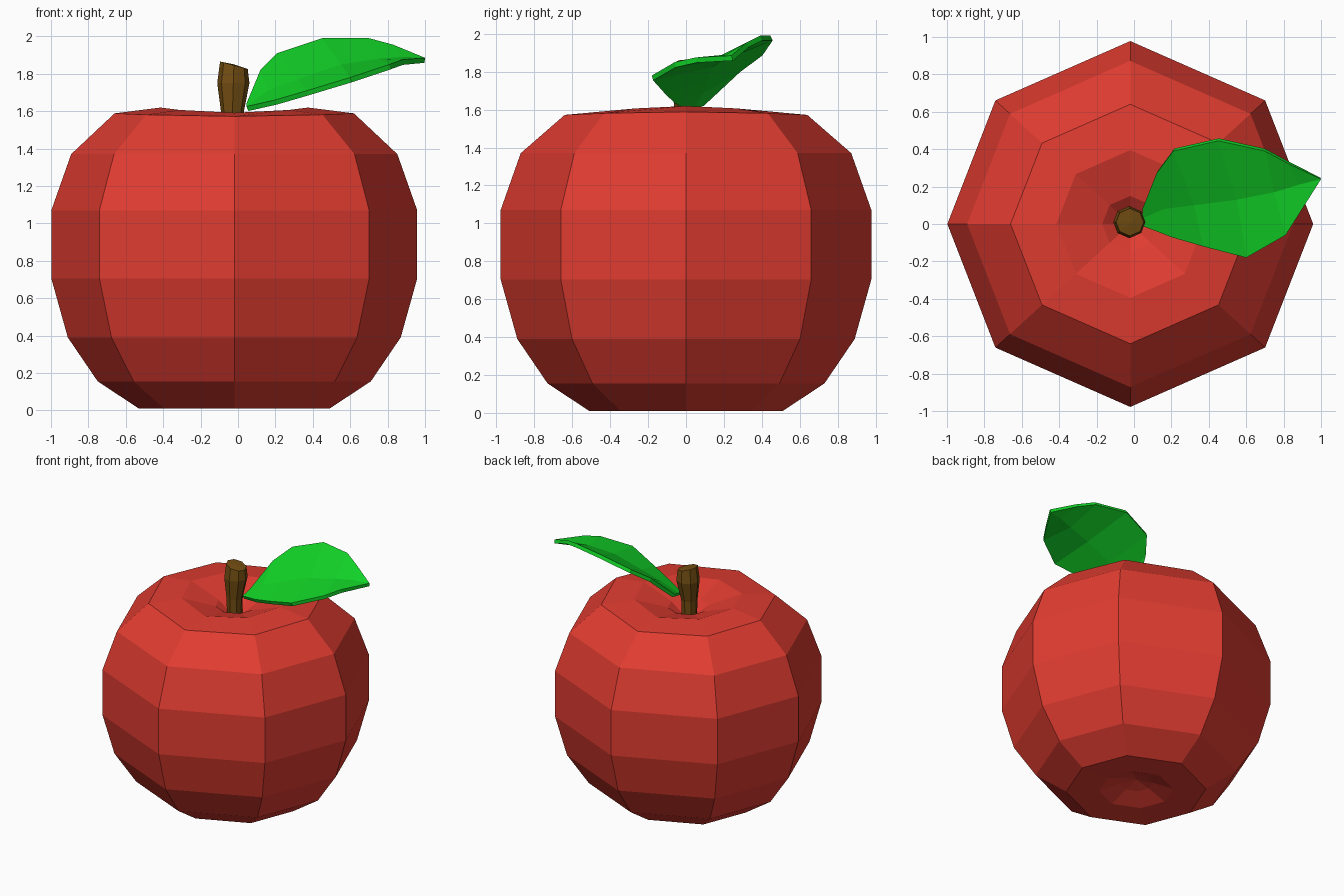
import bpy, math

if "Cube" in bpy.data.objects:
    bpy.data.objects.remove(bpy.data.objects["Cube"])

def material(name, rgb):
    m = bpy.data.materials.new(name)
    m.diffuse_color = (*rgb, 1)
    m.use_nodes = True
    m.node_tree.nodes["Principled BSDF"].inputs["Base Color"].default_value = m.diffuse_color
    return m

def make(name, verts, faces, mat):
    me = bpy.data.meshes.new(name)
    me.from_pydata(verts, [], faces)
    me.update()
    me.materials.append(mat)
    ob = bpy.data.objects.new(name, me)
    bpy.context.collection.objects.link(ob)
    return ob

ANGLES = [math.radians(a) for a in (0, 42.5, 90, 137.5, 180, 222.5, 270, 317.5)]

def lathe(name, rings, bottom, top, mat):
    """Eight-sided stack of rings; each ring = (cx, cy, r, z, x tilt, saddle)."""
    n = 8
    verts = [(cx + r * math.cos(a), cy + r * math.sin(a),
              z + tilt * math.cos(a) + saddle * math.cos(2 * a))
             for cx, cy, r, z, tilt, saddle in rings for a in ANGLES]
    faces = [(k * n + i, k * n + (i + 1) % n, (k + 1) * n + (i + 1) % n, (k + 1) * n + i)
             for k in range(len(rings) - 1) for i in range(n)]
    b, t, last = len(verts), len(verts) + 1, (len(rings) - 1) * n
    verts += [bottom, top]
    for i in range(n):
        j = (i + 1) % n
        faces += [(b, j, i), (t, last + i, last + j)]
    return make(name, verts, faces, mat)

# Apple body: dimpled underside, round flank, sunken top
CX = -0.02
profile = [(0.12, 0.07, 0), (0.27, 0.015, 0), (0.51, 0.01, 0), (0.73, 0.155, 0),
           (0.89, 0.39, 0), (0.978, 0.705, 0), (0.978, 1.07, 0), (0.872, 1.37, 0),
           (0.64, 1.58, 0.008), (0.395, 1.605, 0.014), (0.15, 1.53, 0)]
lathe("apple_body", [(CX, 0, r, z, 0, s) for r, z, s in profile],
      (CX, 0, 0.10), (CX, 0, 1.42), material("red_skin", (0.75, 0.045, 0.03)))

# Stem: flares upward with a slanted cut
lathe("stem", [(-0.03, 0, 0.055, 1.42, 0, 0), (-0.03, 0, 0.06, 1.59, 0, 0),
               (-0.025, 0.01, 0.086, 1.75, 0, 0), (-0.022, 0.01, 0.074, 1.845, -0.02, 0)],
      (-0.03, 0, 1.42), (-0.022, 0.01, 1.85), material("brown_stem", (0.17, 0.075, 0.006)))

# Leaf: rows across from the high edge over the midrib to the low edge
rows = [[(0.045, 0.08, 1.64), (0.045, 0.03, 1.63), (0.045, -0.01, 1.625)],
        [(0.12, 0.27, 1.82), (0.16, 0.08, 1.71), (0.20, -0.07, 1.66)],
        [(0.21, 0.39, 1.91), (0.32, 0.10, 1.77), (0.37, -0.12, 1.71)],
        [(0.45, 0.445, 1.99), (0.55, 0.13, 1.85), (0.60, -0.18, 1.78)],
        [(0.70, 0.39, 1.99), (0.75, 0.17, 1.88), (0.81, -0.06, 1.85)],
        [(0.83, 0.32, 1.955), (0.88, 0.21, 1.89), (0.88, 0.05, 1.875)]]
verts = [p for row in rows for p in row] + [(1.0, 0.24, 1.885)]
faces = [(3 * k + c, 3 * k + c + 1, 3 * k + c + 4, 3 * k + c + 3)
         for k in range(len(rows) - 1) for c in range(2)]
tip = len(verts) - 1
faces += [(tip - 3, tip - 2, tip), (tip - 2, tip - 1, tip)]
leaf = make("leaf", verts, faces, material("green_leaf", (0.006, 0.65, 0.02)))
thick = leaf.modifiers.new("thickness", 'SOLIDIFY')
thick.thickness = 0.028
thick.offset = -1
